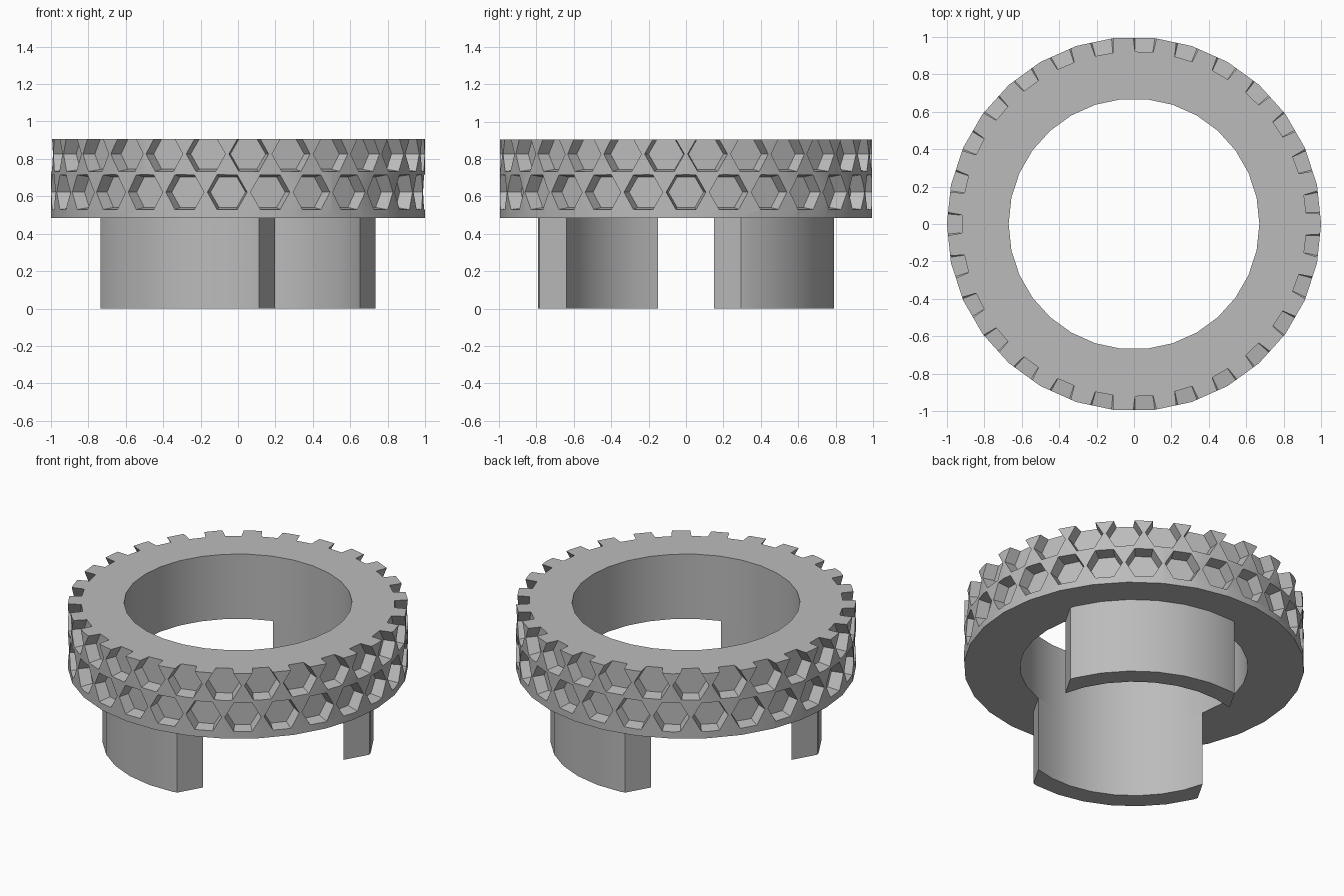
import bpy, bmesh, math
from mathutils import Vector, Matrix

cube = bpy.data.objects.get("Cube")
if cube:
    bpy.data.objects.remove(cube, do_unlink=True)

SIDES, INNER, OUTER, LEG_OUTER = 30, 0.67, 1.0, 0.795
RING_BOTTOM, RING_TOP = 0.485, 0.905
HEX_COUNT = 27

grey = bpy.data.materials.new("light_grey")
grey.use_nodes = True
grey.diffuse_color = (0.5, 0.5, 0.5, 1)
grey.node_tree.nodes["Principled BSDF"].inputs["Base Color"].default_value = (0.5, 0.5, 0.5, 1)


def tube(r_in, r_out, z0, z1):
    """Closed tube swept around z from a rectangular profile."""
    bm = bmesh.new()
    rings = []
    for i in range(SIDES):
        a = math.tau * i / SIDES
        rings.append([bm.verts.new((r * math.cos(a), r * math.sin(a), z))
                      for r, z in ((r_in, z0), (r_out, z0), (r_out, z1), (r_in, z1))])
    for i in range(SIDES):
        a, b = rings[i], rings[(i + 1) % SIDES]
        for k in range(4):
            n = (k + 1) % 4
            bm.faces.new((a[k], b[k], b[n], a[n]))
    bmesh.ops.recalc_face_normals(bm, faces=bm.faces)
    return bm


def make_object(name, bm):
    mesh = bpy.data.meshes.new(name)
    bm.to_mesh(mesh)
    bm.free()
    mesh.materials.append(grey)
    ob = bpy.data.objects.new(name, mesh)
    bpy.context.collection.objects.link(ob)
    return ob


def smooth(ob):
    bpy.ops.object.select_all(action="DESELECT")
    ob.select_set(True)
    bpy.context.view_layer.objects.active = ob
    bpy.ops.object.shade_smooth_by_angle(angle=math.radians(20))


# Grip ring
ring = make_object("grip_ring", tube(INNER, OUTER, RING_BOTTOM, RING_TOP))

# Two staggered rows of tapered hexagonal pockets
bm = bmesh.new()
floor_r, rim_r = 0.92, 1.05
for height, shift in ((0.622, 0.5), (0.826, 0.0)):
    for i in range(HEX_COUNT):
        turn = Matrix.Rotation(math.pi + math.tau * (i + shift) / HEX_COUNT, 4, "Z")
        place = turn @ Matrix.Translation(((floor_r + rim_r) / 2, 0, height)) \
            @ Matrix.Rotation(math.pi / 2, 4, "Y")
        bmesh.ops.create_cone(bm, cap_ends=True, segments=6, radius1=0.094,
                              radius2=0.117, depth=rim_r - floor_r, matrix=place)
cutter = make_object("pocket_cutter", bm)
cutter.hide_render = True
cut = ring.modifiers.new("pockets", "BOOLEAN")
cut.operation, cut.solver, cut.object = "DIFFERENCE", "EXACT", cutter
bpy.context.view_layer.objects.active = ring
ring.select_set(True)
bpy.ops.object.modifier_apply(modifier=cut.name)
bpy.data.objects.remove(cutter, do_unlink=True)
smooth(ring)

# Two opposite legs, trimmed by a pair of parallel planes
along = Vector((math.cos(math.pi / 3), math.sin(math.pi / 3), 0))
across = Vector((along.y, -along.x, 0))
for name, side in (("back_leg", 1), ("front_leg", -1)):
    bm = tube(INNER, LEG_OUTER, 0, RING_BOTTOM)
    for point, normal in ((across * 0.49, across), (across * -0.49, -across),
                          (Vector((0, 0, 0)), along * -side)):
        bmesh.ops.bisect_plane(bm, geom=bm.verts[:] + bm.edges[:] + bm.faces[:],
                               plane_co=point, plane_no=normal, clear_outer=True)
        bmesh.ops.holes_fill(bm, edges=[e for e in bm.edges if e.is_boundary], sides=0)
    bmesh.ops.recalc_face_normals(bm, faces=bm.faces)
    smooth(make_object(name, bm))
